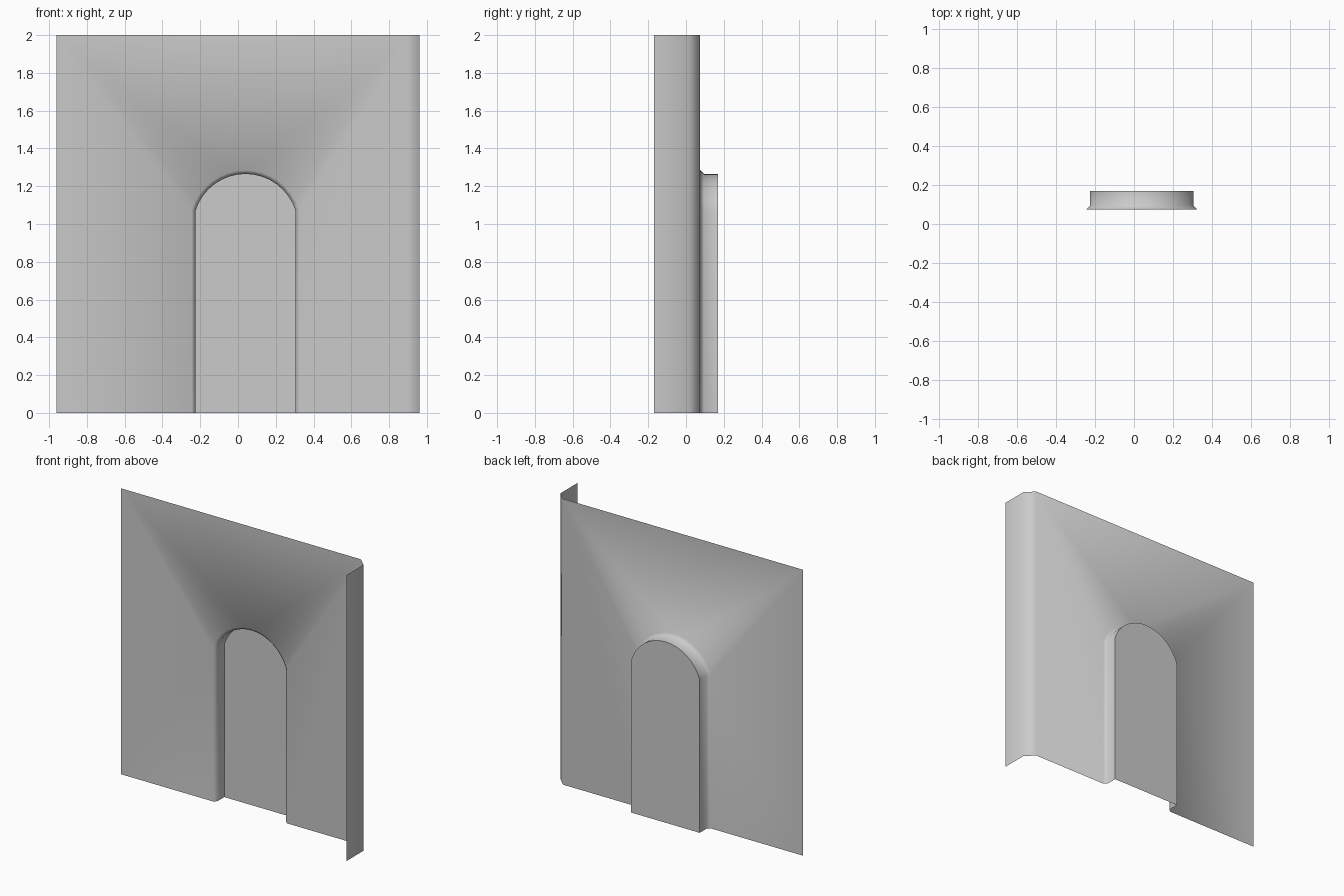
import bpy, bmesh, math

if "Cube" in bpy.data.objects:
    bpy.data.objects.remove(bpy.data.objects["Cube"])

CX, HALF, SPRING, RISE = 0.04, 0.265, 1.07, 0.195   # arched niche
WALL_Y, BACK_Y, FRONT_Y = 0.075, 0.17, -0.17
LEFT, RIGHT, TOP, CHAMFER = -0.96, 0.96, 2.0, 0.06
LIP, STEPS = 0.02, 16


def arch(bm, grow, y):
    """Outline of the niche from left foot over the arch to right foot."""
    radius = (HALF ** 2 + RISE ** 2) / (2 * RISE)
    cz = SPRING + RISE - radius
    sweep = math.asin(HALF / radius)
    pts = [(CX - HALF - grow, 0)]
    for i in range(STEPS + 1):
        a = -sweep + 2 * sweep * i / STEPS
        k = (HALF + grow) / HALF
        pts.append((CX + radius * math.sin(a) * k,
                    cz + radius * math.cos(a) + grow * math.cos(a)))
    pts.append((CX + HALF + grow, 0))
    return [bm.verts.new((x, y, z)) for x, z in pts]


def bridge(bm, a, b):
    for i in range(len(a) - 1):
        bm.faces.new((a[i], a[i + 1], b[i + 1], b[i]))


def column(bm, x, y):
    return [bm.verts.new((x, y, z)) for z in (0, TOP)]


bm = bmesh.new()

# niche: rounded lip, reveal and back panel
outer = arch(bm, LIP, WALL_Y)
inner = arch(bm, 0, WALL_Y + LIP)
back = arch(bm, 0, BACK_Y)
bridge(bm, outer, inner)
bridge(bm, inner, back)
bm.faces.new(back[::-1])

# wall around the niche
left = column(bm, LEFT, WALL_Y)
right = column(bm, RIGHT - CHAMFER, WALL_Y)
bm.faces.new((left[0], outer[0], outer[1], left[1]))
bm.faces.new((outer[-1], right[0], right[1], outer[-2]))
mid = 1 + STEPS // 2
for i in range(1, mid):
    bm.faces.new((left[1], outer[i], outer[i + 1]))
bm.faces.new((left[1], outer[mid], right[1]))
for i in range(mid, STEPS + 1):
    bm.faces.new((right[1], outer[i], outer[i + 1]))

# chamfered corner and side return
corner = column(bm, RIGHT, WALL_Y - CHAMFER)
edge = column(bm, RIGHT, FRONT_Y)
bridge(bm, right, corner)
bridge(bm, corner, edge)

bmesh.ops.recalc_face_normals(bm, faces=bm.faces)
bm.faces.ensure_lookup_table()
panel = max(bm.faces, key=lambda f: f.calc_center_median().y)
if panel.normal.y > 0:
    bmesh.ops.reverse_faces(bm, faces=bm.faces)

mesh = bpy.data.meshes.new("niche_wall")
bm.to_mesh(mesh)
bm.free()
obj = bpy.data.objects.new("niche_wall", mesh)
bpy.context.collection.objects.link(obj)
bpy.context.view_layer.objects.active = obj
obj.select_set(True)
bpy.ops.object.shade_smooth_by_angle(angle=math.radians(60))
